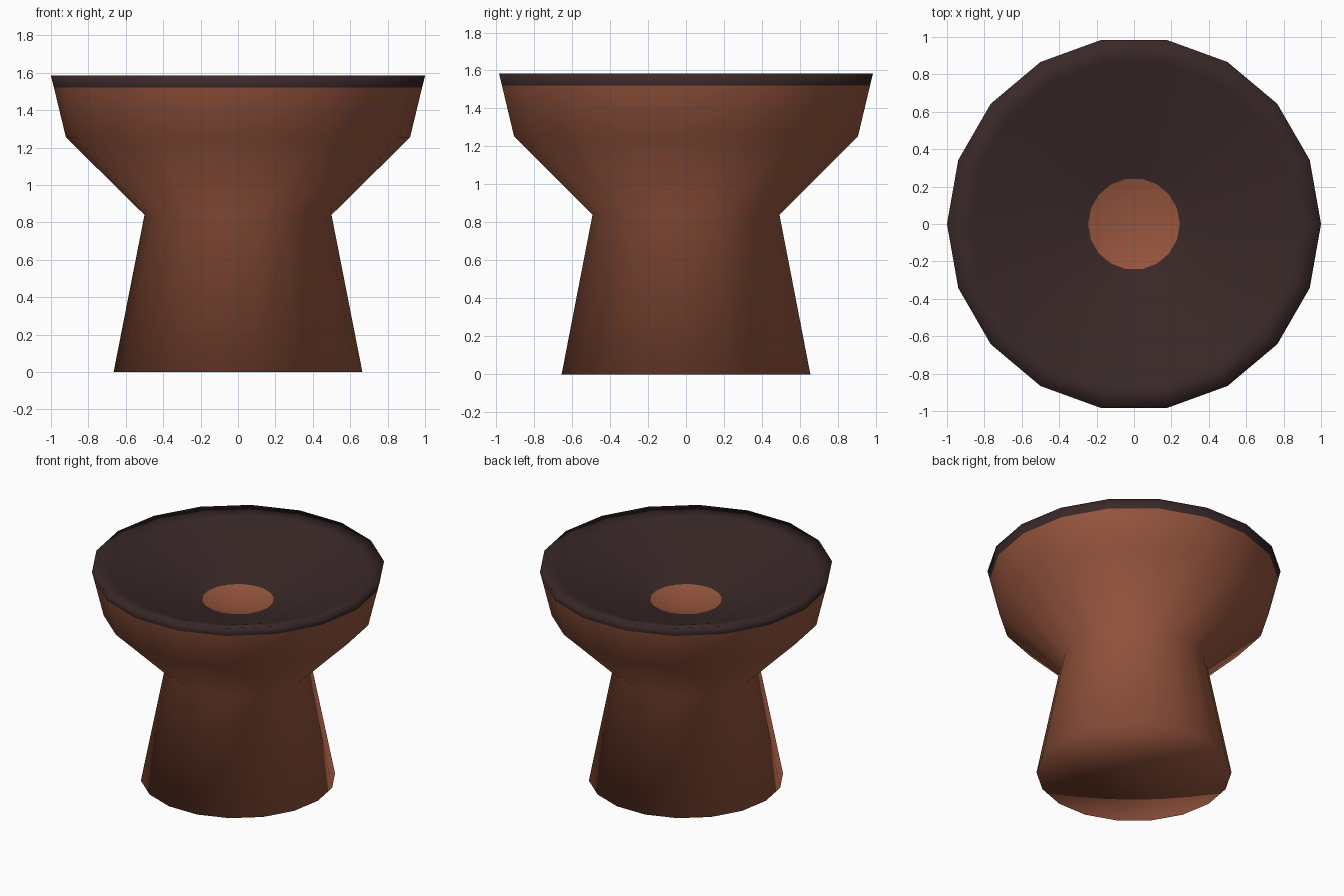
import bpy, bmesh, math

if "Cube" in bpy.data.objects:
    bpy.data.objects.remove(bpy.data.objects["Cube"])

SIDES = 18

def material(name, rgb):
    m = bpy.data.materials.new(name)
    m.diffuse_color = (*rgb, 1.0)
    m.use_nodes = True
    m.node_tree.nodes["Principled BSDF"].inputs["Base Color"].default_value = m.diffuse_color
    return m

clay = material("terracotta", (0.305, 0.091, 0.048))
dark = material("dark_brown", (0.042, 0.021, 0.021))

# Profile from underside centre, up the outside, over the rim and into the dish:
# (radius, height, material of the band that starts here)
profile = [
    (0.0, 0.0, 0),
    (0.665, 0.0, 0),      # foot
    (0.50, 0.84, 0),      # waist
    (0.92, 1.255, 0),     # shoulder
    (0.984, 1.52, 1),     # painted rim band
    (1.0, 1.585, 1),      # rim
    (0.88, 1.555, 1),     # lip
    (0.245, 1.34, 0),     # centre spot
    (0.0, 1.29, 0),
]

bm = bmesh.new()
rings = []
for r, z, _ in profile:
    if r == 0:
        rings.append([bm.verts.new((0, 0, z))] * SIDES)
    else:
        rings.append([bm.verts.new((r * math.cos(math.tau * i / SIDES),
                                    r * math.sin(math.tau * i / SIDES), z))
                      for i in range(SIDES)])

# Skin neighbouring rings
for k in range(len(rings) - 1):
    a, b = rings[k], rings[k + 1]
    for i in range(SIDES):
        j = (i + 1) % SIDES
        corners = list(dict.fromkeys([a[i], a[j], b[j], b[i]]))
        f = bm.faces.new(corners)
        f.material_index = profile[k][2]
        f.smooth = True
bmesh.ops.recalc_face_normals(bm, faces=bm.faces)

mesh = bpy.data.meshes.new("pedestal_bowl")
bm.to_mesh(mesh)
bm.free()
mesh.materials.append(clay)
mesh.materials.append(dark)
obj = bpy.data.objects.new("pedestal_bowl", mesh)
bpy.context.collection.objects.link(obj)
